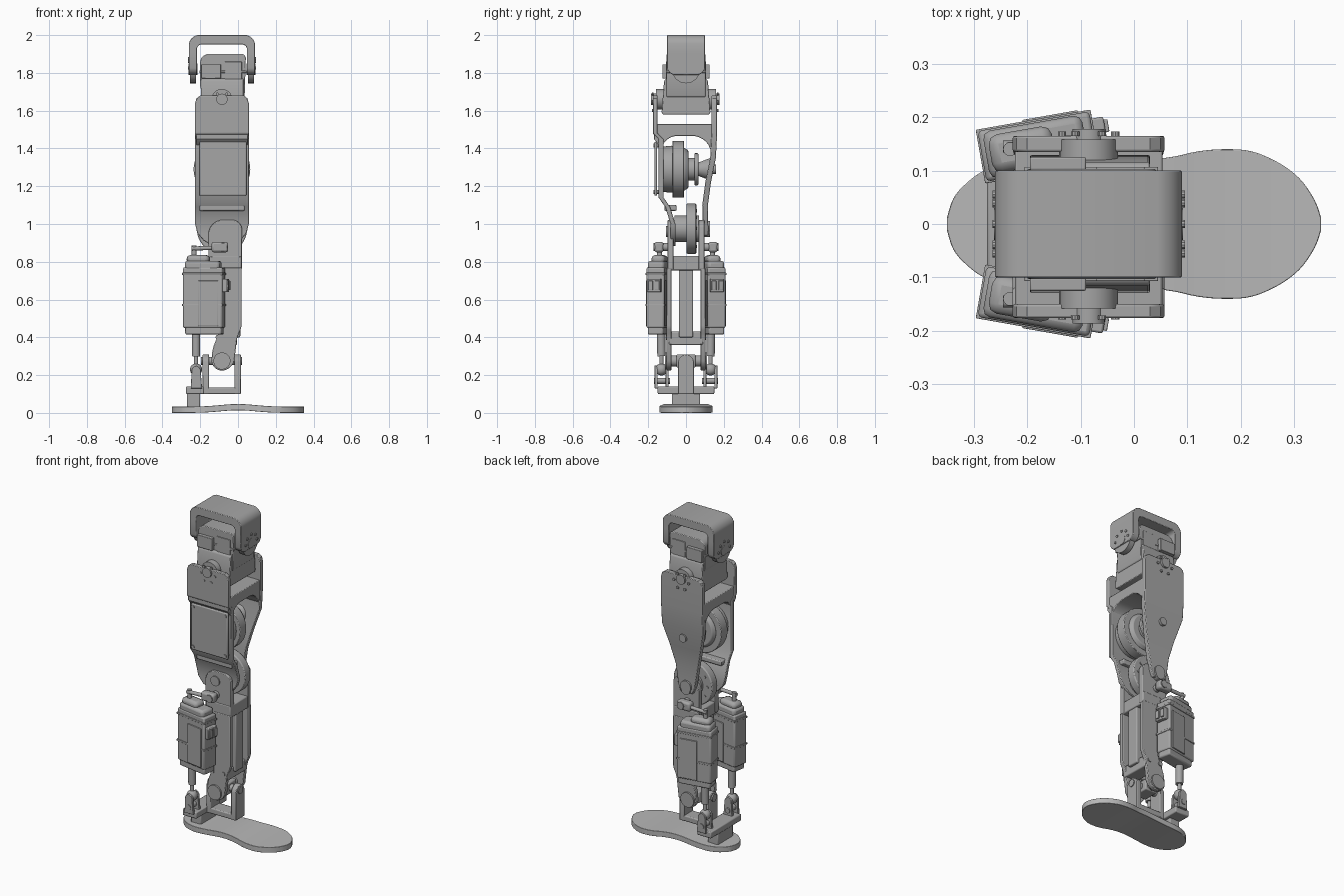
import bpy, bmesh, math
from mathutils import Vector, Matrix

if "Cube" in bpy.data.objects:
    bpy.data.objects.remove(bpy.data.objects["Cube"])


def material(name, value):
    m = bpy.data.materials.new(name)
    m.use_nodes = True
    m.diffuse_color = (value, value, value, 1)
    m.node_tree.nodes["Principled BSDF"].inputs["Base Color"].default_value = (value, value, value, 1)
    return m


METAL = material("mid grey metal", 0.38)
SOLE = material("light grey sole", 0.48)
parts = []


def finish(name, bm, bevel=0.0, mat=METAL):
    bmesh.ops.recalc_face_normals(bm, faces=bm.faces)
    me = bpy.data.meshes.new(name)
    bm.to_mesh(me)
    bm.free()
    me.materials.append(mat)
    ob = bpy.data.objects.new(name, me)
    bpy.context.scene.collection.objects.link(ob)
    if bevel:
        mod = ob.modifiers.new("Bevel", "BEVEL")
        mod.width, mod.segments, mod.limit_method = bevel, 2, "ANGLE"
        mod.angle_limit = math.radians(40)
    parts.append(ob)
    return ob


def box(name, x, y, z, bevel=0.006, place=None):
    """Box from (min, max) pairs."""
    bm = bmesh.new()
    bmesh.ops.create_cube(bm, size=1)
    for v in bm.verts:
        v.co = [(a + b) / 2 + c * (b - a) for (a, b), c in zip((x, y, z), v.co)]
    if place:
        bm.transform(place)
    return finish(name, bm, bevel)


def rod(name, start, end, r, r2=None, sides=32, bevel=0.0):
    """Cylinder or cone between two points."""
    a, b = Vector(start), Vector(end)
    bm = bmesh.new()
    turn = (b - a).to_track_quat("Z", "Y").to_matrix().to_4x4()
    bmesh.ops.create_cone(bm, cap_ends=True, segments=sides, radius1=r, radius2=r if r2 is None else r2,
                          depth=(b - a).length, matrix=Matrix.Translation((a + b) / 2) @ turn)
    return finish(name, bm, bevel)


def ball(name, pos, r):
    bm = bmesh.new()
    bmesh.ops.create_uvsphere(bm, u_segments=20, v_segments=12, radius=r, matrix=Matrix.Translation(pos))
    return finish(name, bm)


def fillet(points):
    """Round the corners of a polygon given as (u, v, radius)."""
    out = []
    for i, (u, v, r) in enumerate(points):
        p = Vector((u, v))
        if not r:
            out.append(p)
            continue
        a = p + (Vector(points[i - 1][:2]) - p).normalized() * r
        b = p + (Vector(points[(i + 1) % len(points)][:2]) - p).normalized() * r
        for k in range(7):
            t = k / 6
            out.append(a * (1 - t) ** 2 + p * (1.2 * t * (1 - t)) + (a + b) * (0.4 * t * (1 - t)) + b * t ** 2)
    return out


def prism(name, axis, points, lo, hi, bevel=0.004):
    """Extrude a rounded profile: axis y takes (x, z), axis x takes (y, z)."""
    bm = bmesh.new()
    put = (lambda p, d: (p.x, d, p.y)) if axis == "y" else (lambda p, d: (d, p.x, p.y))
    face = bm.faces.new([bm.verts.new(put(p, lo)) for p in fillet(points)])
    new = bmesh.ops.extrude_face_region(bm, geom=[face])["geom"]
    shift = Vector((0, hi - lo, 0)) if axis == "y" else Vector((hi - lo, 0, 0))
    bmesh.ops.translate(bm, vec=shift, verts=[g for g in new if isinstance(g, bmesh.types.BMVert)])
    return finish(name, bm, bevel)


def loft(name, sections, bevel=0.004, mat=METAL):
    """Join four-cornered sections into one solid."""
    bm = bmesh.new()
    rings = [[bm.verts.new(c) for c in s] for s in sections]
    for a, b in zip(rings, rings[1:]):
        for k in range(4):
            n = (k + 1) % 4
            bm.faces.new((a[k], a[n], b[n], b[k]))
    bm.faces.new(rings[0])
    bm.faces.new(rings[-1])
    return finish(name, bm, bevel, mat)


def thigh_plate(name, rows, thick):
    """Bent plate from rows of (z, outer y, half width)."""
    loft(name, [[(CX - w, y, z), (CX + w, y, z), (CX + w, y + thick, z), (CX - w, y + thick, z)]
                for z, y, w in rows])


def screws(name, y, z, ring, count, r=0.008):
    for k in range(count):
        a = math.tau * k / count
        x, h = CX + ring * math.cos(a), z + ring * math.sin(a)
        rod(name, (x, y - 0.004, h), (x, y + 0.004, h), r, sides=10)


CX = -0.085  # shared x of the joint axes

# Foot sole, arched in the middle
outline = [(-0.35, 0.012), (-0.338, 0.048), (-0.315, 0.075), (-0.28, 0.1), (-0.22, 0.118), (-0.13, 0.119),
           (-0.04, 0.117), (0.06, 0.124), (0.12, 0.136), (0.17, 0.14), (0.22, 0.136), (0.27, 0.115),
           (0.31, 0.085), (0.338, 0.045), (0.35, 0.012)]
sections = []
for i in range(len(outline) - 1):
    p0, p1, p2, p3 = (Vector(outline[min(max(j, 0), len(outline) - 1)]) for j in range(i - 1, i + 3))
    for k in range(4):
        t = k / 4
        p = 0.5 * (2 * p1 + (p2 - p0) * t + (2 * p0 - 5 * p1 + 4 * p2 - p3) * t * t
                   + (3 * p1 - p0 - 3 * p2 + p3) * t ** 3)
        sections.append(p)
sections.append(Vector(outline[-1]))
arch = lambda x: 0.014 * math.exp(-(x / 0.13) ** 2)
loft("foot_sole", [[(p.x, -p.y, arch(p.x)), (p.x, p.y, arch(p.x)), (p.x, p.y, arch(p.x) + 0.033),
                    (p.x, -p.y, arch(p.x) + 0.033)] for p in sections], 0.009, SOLE)

# Ankle bracket on the foot
box("heel_block", (-0.27, -0.2), (-0.075, 0.075), (0.025, 0.11))
box("ankle_crossbar", (-0.275, -0.18), (-0.15, 0.15), (0.1, 0.14))
box("ankle_bracket_base", (-0.19, 0.015), (-0.043, 0.043), (0.1, 0.135))
for x in (-0.187, -0.018):
    prism("ankle_post", "x", [(-0.043, 0.1, 0), (0.043, 0.1, 0), (0.043, 0.31, 0.04), (-0.043, 0.31, 0.04)],
          x, x + 0.033)
rod("ankle_roll_pin", (-0.195, 0, 0.275), (0.02, 0, 0.275), 0.022)
rod("ankle_pitch_pin", (CX, -0.108, 0.275), (CX, 0.108, 0.275), 0.03)
box("ankle_cross_block", (-0.125, -0.045), (-0.05, 0.05), (0.24, 0.31))

# Shank: side rails, column, knee block
rail = [(-0.125, 0.77, 0), (0.018, 0.77, 0), (0.018, 0.45, 0.01), (-0.005, 0.4, 0.02), (-0.025, 0.225, 0.05),
        (-0.145, 0.225, 0.05), (-0.135, 0.34, 0.02), (-0.09, 0.45, 0.02)]
for s in (-1, 1):
    lo, hi = sorted((s * 0.076, s * 0.102))
    prism("shank_rail", "y", rail, lo, hi)
    prism("knee_cheek", "y", [(-0.155, 0.76, 0.01), (0.02, 0.76, 0), (0.02, 1.02, 0.04), (-0.155, 1.02, 0.06)],
          *sorted((s * 0.066, s * 0.098)))
    rod("ankle_bearing", (CX, s * 0.1, 0.275), (CX, s * 0.112, 0.275), 0.045)
    for x in (-0.105, -0.03):
        rod("rail_screw", (x, s * 0.1, 0.4), (x, s * 0.107, 0.4), 0.014, sides=12)
box("knee_block", (-0.15, 0.018), (-0.1, 0.1), (0.755, 0.83))
box("shank_column", (-0.07, 0.012), (-0.038, 0.038), (0.4, 0.8))
box("shank_lower_bridge", (-0.09, -0.005), (-0.09, 0.09), (0.36, 0.43))

# Knee pulley and axle
rod("knee_axle", (CX, -0.105, 0.96), (CX, 0.128, 0.96), 0.03)
rod("knee_pulley", (CX, 0.002, 0.975), (CX, 0.055, 0.975), 0.133, sides=48, bevel=0.006)
rod("knee_pulley_hub", (CX, -0.06, 0.975), (CX, 0.07, 0.975), 0.07)
screws("pulley_screw", 0.055, 0.975, 0.1, 10)

# Thigh shell: bent front and back plates joined by a web
lower = [(1.0 - 0.12 * math.sin(a), -0.082, 0.142 * math.cos(a)) for a in (0, 0.4, 0.8, 1.1, 1.35)]
thigh_plate("thigh_front_plate", [(1.68, -0.176, 0.115), (1.665, -0.176, 0.135), (1.64, -0.176, 0.142),
                                  (1.48, -0.176, 0.142), (1.45, -0.145, 0.142), (1.14, -0.145, 0.142),
                                  (1.09, -0.11, 0.142)] + lower, 0.026)
thigh_plate("thigh_back_plate", [(1.68, 0.165, 0.115), (1.665, 0.165, 0.135), (1.64, 0.165, 0.142),
                                 (1.48, 0.165, 0.142), (1.35, 0.158, 0.14), (1.22, 0.132, 0.105),
                                 (1.1, 0.116, 0.075), (0.98, 0.118, 0.056), (0.94, 0.118, 0.04)], -0.03)
prism("thigh_web", "x", [(-0.17, 1.53, 0), (-0.17, 1.45, 0), (-0.13, 1.4, 0.02), (-0.1, 1.465, 0.04),
                         (0.1, 1.465, 0.05), (0.135, 1.38, 0.02), (0.16, 1.4, 0), (0.16, 1.53, 0)],
      CX - 0.138, CX + 0.138)
box("thigh_lower_lip", (CX - 0.12, CX + 0.12), (-0.115, -0.05), (1.07, 1.1))
box("front_cover", (-0.205, 0.045), (-0.168, -0.153), (1.15, 1.435))
for x in (-0.19, 0.03):
    for z in (1.17, 1.415):
        rod("cover_screw", (x, -0.172, z), (x, -0.14, z), 0.01, sides=12)
rod("back_plate_boss", (CX, 0.1, 1.29), (CX, 0.158, 1.29), 0.024)
rod("knee_end_cap", (CX, 0.112, 0.98), (CX, 0.128, 0.98), 0.036)

# Thigh drive wheel
for name, y0, y1, r, r2 in (("motor_body", -0.125, -0.07, 0.12, 0.125), ("drive_wheel", -0.072, -0.01, 0.15, 0.15),
                            ("wheel_step", -0.012, 0.012, 0.115, 0.1), ("wheel_hub", 0.01, 0.05, 0.06, 0.06),
                            ("hub_flange", 0.045, 0.065, 0.085, 0.085), ("bearing_cone", 0.065, 0.13, 0.035, 0.06)):
    rod(name, (CX, y0, 1.29), (CX, y1, 1.29), r, r2, 48, 0.004)

# Hip servos and their horns
prism("hip_lower_servo", "x", [(-0.13, 1.58, 0.012), (0.13, 1.58, 0.012), (0.115, 1.77, 0.015),
                               (-0.115, 1.77, 0.015)], -0.195, 0.03)
prism("hip_upper_servo", "y", [(-0.2, 1.72, 0.01), (-0.17, 1.67, 0.01), (0.035, 1.67, 0.01), (0.042, 1.9, 0.02),
                               (-0.18, 1.9, 0.02), (-0.2, 1.87, 0.01)], -0.103, 0.103)
box("servo_seam_band", (-0.205, 0.045), (-0.107, 0.107), (1.8, 1.812), 0.002)
for s in (-1, 1):
    box("servo_connector", (-0.195, -0.09), (s * 0.113 - 0.012, s * 0.113 + 0.012), (1.77, 1.845), 0.003)
    box("servo_label_panel", (-0.07, 0.02), (s * 0.104 - 0.003, s * 0.104 + 0.003), (1.73, 1.86), 0.002)
    rod("thigh_horn", (CX, s * 0.11, 1.66), (CX, s * 0.158, 1.66), 0.055, sides=24)
    rod("horn_cap", (CX, s * 0.15, 1.66), (CX, s * 0.182 - 0.004, 1.66), 0.03, sides=16)
    screws("thigh_horn_screw", s * 0.172 - 0.003, 1.645, 0.05, 6)

# Hip bracket, an inverted U
prism("hip_bracket_top", "y", [(-0.26, 1.9, 0), (-0.26, 2.0, 0.045), (0.09, 2.0, 0.045), (0.09, 1.9, 0),
                               (0.047, 1.9, 0), (0.047, 1.95, 0.02), (-0.217, 1.95, 0.02), (-0.217, 1.9, 0)],
      -0.1, 0.1, 0.003)
for x0, x1, out in ((-0.26, -0.217, -0.262), (0.047, 0.09, 0.092)):
    prism("hip_bracket_side", "x", [(-0.1, 1.91, 0), (0.1, 1.91, 0), (0.1, 1.79, 0.035), (-0.1, 1.79, 0.035)],
          x0, x1, 0.003)
    rod("hip_horn", (x0 + 0.005, 0, 1.82), (x1 - 0.005, 0, 1.82), 0.075)
    rod("hip_axle_cap", (x0 - 0.002, 0, 1.82), (x1 + 0.002, 0, 1.82), 0.03, sides=16)
    for k in range(5):
        a = math.pi * k / 4
        y, z = 0.055 * math.cos(a), 1.825 + 0.05 * math.sin(a)
        rod("hip_side_screw", (out - 0.003, y, z), (out + 0.003, y, z), 0.008, sides=10)
rod("hip_top_boss", (CX, 0, 1.99), (CX, 0, 2.0), 0.013, sides=8)
for dx, dy in ((0.042, 0), (-0.042, 0), (0, 0.042), (0, -0.042)):
    rod("hip_top_screw", (CX + dx, dy, 1.99), (CX + dx, dy, 2.0), 0.007, sides=6)

# Calf linear servos, mirrored, with rods and links
for s in (-1, 1):
    place = Matrix.Translation((-0.18, s * 0.145, 0)) @ Matrix.Rotation(s * math.radians(10), 4, "Z")
    box("calf_servo_body", (-0.106, 0.106), (-0.048, 0.048), (0.45, 0.77), 0.008, place)
    box("calf_servo_base", (-0.095, 0.1), (-0.042, 0.042), (0.415, 0.46), 0.008, place)
    box("calf_servo_shoulder", (-0.098, 0.09), (-0.045, 0.045), (0.75, 0.805), 0.015, place)
    box("calf_servo_cap", (-0.09, 0.03), (-0.036, 0.036), (0.79, 0.835), 0.018, place)
    for z in (0.565, 0.73):
        box("calf_servo_band", (-0.109, 0.109), (-0.051, 0.051), (z, z + 0.012), 0.002, place)
    for side in (-1, 1):
        box("calf_servo_panel", (-0.02, 0.085), (side * 0.05 - 0.004, side * 0.05 + 0.004), (0.46, 0.7), 0.002, place)
    box("calf_connector", (0.1, 0.13), (-0.038, 0.034), (0.64, 0.71), 0.004, place)
    for y in (-0.02, 0.016):
        box("calf_plug", (0.125, 0.137), (y - 0.012, y + 0.012), (0.65, 0.7), 0.002, place)
    # Upper link
    rod("upper_pin", (-0.232, s * 0.14, 0.82), (-0.232, s * 0.14, 0.885), 0.013, sides=16)
    rod("upper_link_rod", (-0.245, s * 0.145, 0.87), (-0.1, s * 0.145, 0.875), 0.011, sides=16)
    box("upper_link_clevis", (-0.14, -0.052), (s * 0.143 - 0.024, s * 0.143 + 0.024), (0.85, 0.905), 0.012)
    rod("upper_link_pivot", (-0.08, s * 0.07, 0.878), (-0.08, s * 0.172, 0.878), 0.022, sides=20)
    # Push rod and ball joint
    rod("push_rod_sleeve", (-0.222, s * 0.13, 0.3), (-0.222, s * 0.132, 0.43), 0.022, sides=24)
    rod("push_rod_neck", (-0.222, s * 0.13, 0.22), (-0.222, s * 0.13, 0.31), 0.011, sides=16)
    ball("rod_end", (-0.222, s * 0.13, 0.23), 0.032)
    rod("rod_end_bolt", (-0.222, s * 0.095, 0.23), (-0.222, s * 0.165, 0.23), 0.013, sides=12)
    for y in (0.1, 0.158):
        prism("rod_mount_ear", "y", [(-0.25, 0.13, 0), (-0.19, 0.13, 0), (-0.2, 0.25, 0.022), (-0.244, 0.25, 0.022)],
              s * y - 0.008, s * y + 0.008, 0.002)
    rod("rod_mount_bolt", (-0.222, s * 0.085, 0.17), (-0.222, s * 0.17, 0.17), 0.016, sides=16)

# Smooth round surfaces, keep edges crisp
bpy.ops.object.select_all(action="DESELECT")
for ob in parts:
    ob.select_set(True)
bpy.context.view_layer.objects.active = parts[0]
bpy.ops.object.shade_smooth_by_angle(angle=math.radians(35))
